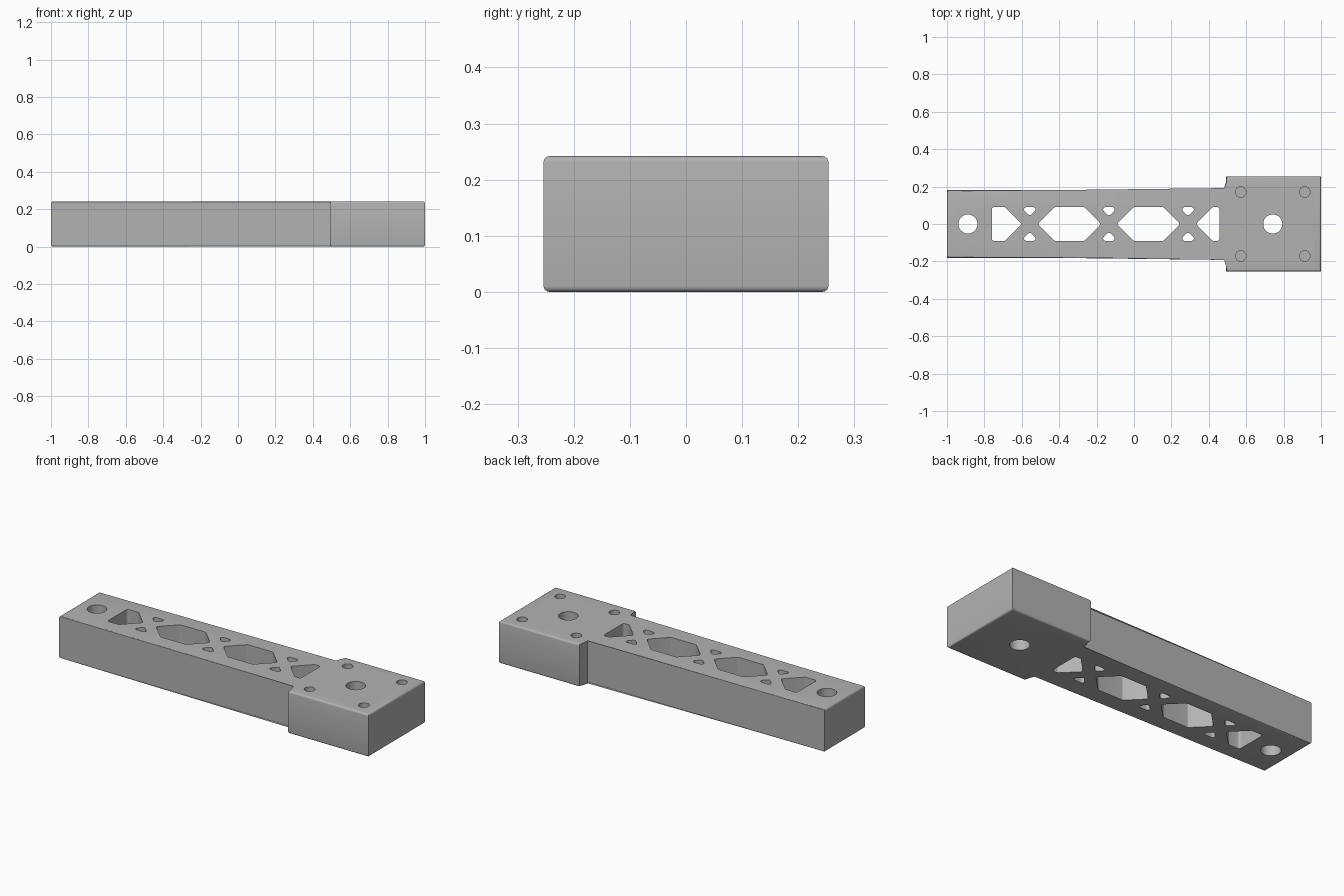
import bpy, bmesh, math
from mathutils import Vector

if "Cube" in bpy.data.objects:
    bpy.data.objects.remove(bpy.data.objects["Cube"])

H = 0.242                # thickness
ARM, HEAD = 0.181, 0.254 # half widths
STEP = 0.493             # where the arm meets the head


def rounded(points, r, steps=5):
    """Round every corner of a convex counter-clockwise outline with an arc."""
    pts, out = [Vector(p) for p in points], []
    for i, p in enumerate(pts):
        a = (pts[i - 1] - p).normalized()
        b = (pts[(i + 1) % len(pts)] - p).normalized()
        half = a.angle(b) / 2
        centre = p + (a + b).normalized() * (r / math.sin(half))
        start = p + a * (r / math.tan(half)) - centre
        sweep = math.pi - 2 * half
        for k in range(steps + 1):
            t = sweep * k / steps
            c, s = math.cos(t), math.sin(t)
            out.append((centre.x + c * start.x - s * start.y,
                        centre.y + s * start.x + c * start.y))
    return out


def circle(x, y, r, n=40):
    return [(x + r * math.cos(2 * math.pi * k / n),
             y + r * math.sin(2 * math.pi * k / n)) for k in range(n)]


def prism(bm, outline, z0, z1):
    """Add a closed vertical prism."""
    low = [bm.verts.new((x, y, z0)) for x, y in outline]
    top = [bm.verts.new((x, y, z1)) for x, y in outline]
    bm.faces.new(low[::-1])
    bm.faces.new(top)
    n = len(low)
    for i in range(n):
        j = (i + 1) % n
        bm.faces.new((low[i], low[j], top[j], top[i]))


def finish(bm, name):
    bmesh.ops.recalc_face_normals(bm, faces=bm.faces[:])
    mesh = bpy.data.meshes.new(name)
    bm.to_mesh(mesh)
    bm.free()
    ob = bpy.data.objects.new(name, mesh)
    bpy.context.collection.objects.link(ob)
    return ob


# Bracket body: narrow arm with a wider head, top and bottom rims rounded
bm = bmesh.new()
prism(bm, [(-1, -ARM), (STEP, -ARM), (STEP, -HEAD), (1, -HEAD),
           (1, HEAD), (STEP, HEAD), (STEP, ARM), (-1, ARM)], 0, H)
rims = [e for e in bm.edges if abs(e.verts[0].co.z - e.verts[1].co.z) < 1e-5]
bmesh.ops.bevel(bm, geom=rims, offset=0.011, offset_type='OFFSET',
                segments=4, profile=0.5, affect='EDGES')
body = finish(bm, "bracket_body")

# Cutters: lattice pockets, through bores and blind screw holes
bm = bmesh.new()
LO, HI = -0.1, H + 0.1
W, D, R = 0.09, 0.042, 0.012          # pocket half width, rib offset, corner radius
X0, X1 = -0.76, 0.457                 # pocket ends
crossings = [-0.557, -0.134, 0.289]

c = crossings[0] - D                  # end pocket, outer side
prism(bm, rounded([(X0, -W), (c - W, -W), (c, 0), (c - W, W), (X0, W)], R), LO, HI)
c = crossings[-1] + D                 # end pocket, head side
prism(bm, rounded([(X1, W), (c + W, W), (c, 0), (c + W, -W), (X1, -W)], R), LO, HI)
for left, right in zip(crossings, crossings[1:]):   # hexagonal pockets
    a, b = left + D, right - D
    prism(bm, rounded([(a, 0), (a + W, -W), (b - W, -W),
                       (b, 0), (b - W, W), (a + W, W)], R), LO, HI)
for x in crossings:                   # small triangles above and below each crossing
    s = W - D
    prism(bm, rounded([(x, D), (x + s, W), (x - s, W)], R), LO, HI)
    prism(bm, rounded([(x, -D), (x - s, -W), (x + s, -W)], R), LO, HI)

prism(bm, circle(-0.888, 0, 0.051), LO, HI)
prism(bm, circle(0.742, 0, 0.051), LO, HI)
for sx in (-1, 1):
    for sy in (-1, 1):
        prism(bm, circle(0.742 + sx * 0.171, sy * 0.171, 0.028, 28), 0.12, HI)
cutter = finish(bm, "hole_cutter")
cutter.hide_render = True

mod = body.modifiers.new("holes", 'BOOLEAN')
mod.operation = 'DIFFERENCE'
mod.solver = 'EXACT'
mod.object = cutter
bpy.context.view_layer.objects.active = body
body.select_set(True)
bpy.ops.object.modifier_apply(modifier=mod.name)
bpy.data.objects.remove(cutter)

# Single grey finish
grey = bpy.data.materials.new("plain grey")
grey.diffuse_color = (0.45, 0.45, 0.45, 1)
grey.use_nodes = True
grey.node_tree.nodes["Principled BSDF"].inputs["Base Color"].default_value = grey.diffuse_color
body.data.materials.clear()
body.data.materials.append(grey)
bpy.ops.object.shade_smooth_by_angle(angle=math.radians(35))
